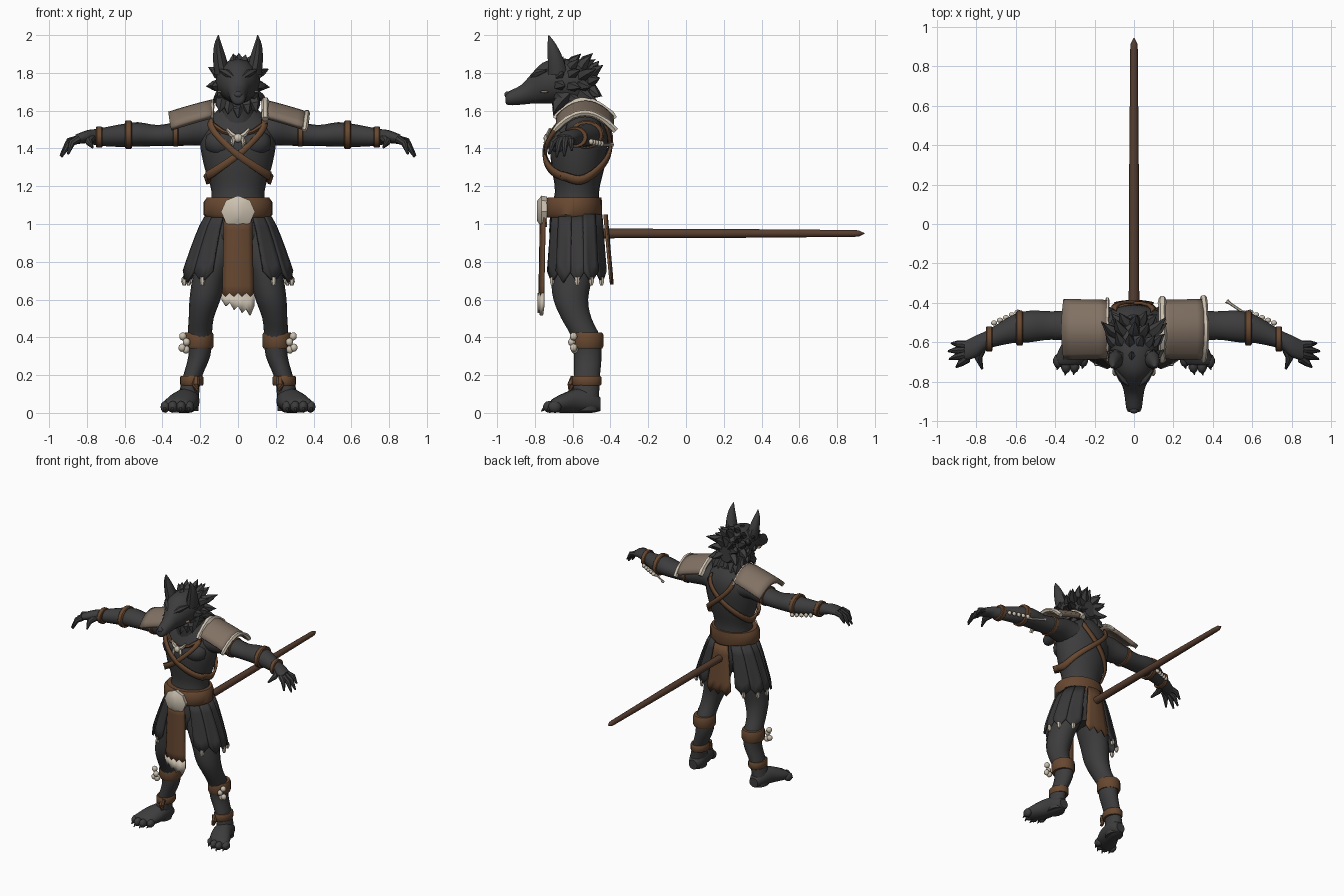
import bpy, bmesh, math, random
from mathutils import Vector, Matrix

if "Cube" in bpy.data.objects:
    bpy.data.objects.remove(bpy.data.objects["Cube"])

random.seed(4)


def material(name, rgb):
    m = bpy.data.materials.new(name)
    m.diffuse_color = (*rgb, 1)
    m.use_nodes = True
    m.node_tree.nodes["Principled BSDF"].inputs["Base Color"].default_value = m.diffuse_color
    return m


FUR = material("charcoal_fur", (0.048, 0.046, 0.048))
HIDE = material("dark_hide", (0.042, 0.040, 0.042))
LEATHER = material("brown_leather", (0.135, 0.064, 0.030))
WOOD = material("dark_wood", (0.095, 0.047, 0.028))
BONE = material("pale_bone", (0.60, 0.53, 0.43))
PLATE = material("taupe_plate", (0.22, 0.165, 0.125))


def finish(name, bm, mat, solid=0):
    bmesh.ops.recalc_face_normals(bm, faces=bm.faces)
    me = bpy.data.meshes.new(name)
    bm.to_mesh(me)
    bm.free()
    me.materials.append(mat)
    ob = bpy.data.objects.new(name, me)
    bpy.context.collection.objects.link(ob)
    if solid:
        mod = ob.modifiers.new("thickness", "SOLIDIFY")
        mod.thickness, mod.offset = solid, 0
    return ob


def smooth(secs, k=3):
    """Catmull-Rom interpolation of tuples."""
    out, n = [], len(secs)
    for i in range(n - 1):
        p0, p1, p2, p3 = secs[max(i - 1, 0)], secs[i], secs[i + 1], secs[min(i + 2, n - 1)]
        for j in range(k):
            t = j / k
            out.append(tuple(0.5 * (2 * b + (c - a) * t + (2 * a - 5 * b + 4 * c - d) * t * t
                             + (3 * b - a - 3 * c + d) * t ** 3) for a, b, c, d in zip(p0, p1, p2, p3)))
    return out + [tuple(secs[-1])]


def skin(bm, rings):
    rings = [[bm.verts.new(p) for p in r] for r in rings]
    n = len(rings[0])
    for a, b in zip(rings, rings[1:]):
        for i in range(n):
            bm.faces.new((a[i], a[(i + 1) % n], b[(i + 1) % n], b[i]))
    bm.faces.new(rings[0])
    bm.faces.new(rings[-1])


def loft(bm, axis, secs, n=16, k=3, s=1):
    """Ellipse sections (x, y, z, ra, rb) across one axis; s mirrors x."""
    u, v = {"x": ((0, 1, 0), (0, 0, 1)), "y": ((1, 0, 0), (0, 0, 1)), "z": ((1, 0, 0), (0, 1, 0))}[axis]
    u, v, rings = Vector(u), Vector(v), []
    for x, y, z, ra, rb in smooth(secs, k):
        ang = [2 * math.pi * i / n for i in range(n)]
        ring = [Vector((x, y, z)) + u * ra * math.cos(a) + v * rb * math.sin(a) for a in ang]
        rings.append([(p.x * s, p.y, p.z) for p in ring])
    skin(bm, rings)


def tube(bm, pts, radii, n=8, s=1):
    pts = [Vector((p[0] * s, p[1], p[2])) for p in pts]
    rings = []
    for i, p in enumerate(pts):
        q = (pts[min(i + 1, len(pts) - 1)] - pts[max(i - 1, 0)]).to_track_quat("Z", "Y")
        rings.append([p + q @ Vector((math.cos(a), math.sin(a), 0)) * radii[i]
                      for a in (2 * math.pi * j / n for j in range(n))])
    skin(bm, rings)


def ball(bm, c, r, s=1):
    m = Matrix.Translation((c[0] * s, c[1], c[2])) @ Matrix.Diagonal((*r, 1))
    bmesh.ops.create_icosphere(bm, subdivisions=2, radius=1, matrix=m)


def band(bm, axis, c, ra, rb, h, s=1):
    i = "xyz".index(axis)
    secs = []
    for t, f in ((-.5, .92), (-.35, 1), (.35, 1), (.5, .92)):
        p = list(c)
        p[i] += t * h
        secs.append((*p, ra * f, rb * f))
    loft(bm, axis, secs, 18, 1, s)


def sheet(bm, f, nu, nv):
    g = [[bm.verts.new(f(i / nu, j / nv)) for i in range(nu + 1)] for j in range(nv + 1)]
    for j in range(nv):
        for i in range(nu):
            bm.faces.new((g[j][i], g[j][i + 1], g[j + 1][i + 1], g[j + 1][i]))


# torso and neck
TORSO = [(0, -.585, .82, .10, .09), (0, -.585, .92, .165, .135), (0, -.585, 1.04, .155, .135),
         (0, -.577, 1.17, .14, .117), (0, -.572, 1.29, .175, .138), (0, -.567, 1.40, .198, .152),
         (0, -.555, 1.49, .20, .145), (0, -.55, 1.56, .155, .125), (0, -.56, 1.62, .085, .10)]
bm = bmesh.new()
loft(bm, "z", TORSO, 24)
loft(bm, "z", [(0, -.56, 1.50, .12, .12), (0, -.585, 1.60, .09, .11), (0, -.61, 1.72, .09, .10)], 16)
for s in (-1, 1):
    ball(bm, (.085, -.645, 1.43), (.095, .075, .075), s)
finish("torso", bm, FUR)
RINGS = smooth(TORSO, 4)


def on_torso(a, z, off):
    """Point on the torso at angle a (0 = front) and height z."""
    for p, q in zip(RINGS, RINGS[1:]):
        if p[2] <= z <= q[2]:
            t = (z - p[2]) / (q[2] - p[2])
            _, cy, _, rx, ry = (m + (n - m) * t for m, n in zip(p, q))
            return ((rx + off) * math.sin(a), cy - (ry + off) * math.cos(a), z)


# head with muzzle, ears and mane
SKULL = [(0, -.955, 1.665, .022, .022), (0, -.94, 1.665, .038, .036), (0, -.87, 1.685, .048, .053),
         (0, -.82, 1.715, .06, .078), (0, -.76, 1.745, .092, .108), (0, -.69, 1.755, .115, .118),
         (0, -.61, 1.75, .118, .122), (0, -.54, 1.735, .10, .11), (0, -.48, 1.72, .05, .06)]
bm = bmesh.new()
loft(bm, "y", SKULL, 16)
ball(bm, (0, -.945, 1.685), (.024, .017, .018))
for s in (-1, 1):
    loft(bm, "z", [(.082, -.68, 1.79, .042, .052), (.096, -.69, 1.87, .036, .044),
                   (.106, -.71, 1.95, .02, .024), (.104, -.727, 2.0, .002, .002)], 10, 3, s)
    tube(bm, [(.025, -.815, 1.775), (.06, -.785, 1.80), (.095, -.74, 1.815)], [.012, .02, .008], 6, s)
finish("head", bm, FUR)
bm = bmesh.new()
for y, n, reach, back in ((-.68, 9, .055, .04), (-.62, 10, .065, .075), (-.56, 9, .075, .08), (-.51, 7, .065, .07)):
    for i in range(n):
        a = math.radians(-140 + 280 * (i + .5) / n + random.uniform(-7, 7))
        d = Vector((math.sin(a), 0, math.cos(a)))
        r = .10 if y < -.53 else .065
        base = Vector((0, y, 1.745)) + d * r
        tip = base + d * reach * random.uniform(.7, 1.1) + Vector((0, back * random.uniform(.7, 1.1), 0))
        tip.x = max(-.168, min(.168, tip.x))
        tube(bm, [base - d * .02, base.lerp(tip, .45), tip], [.036, .025, .001], 5)
for x, z in ((0, 1.60), (-.05, 1.62), (.05, 1.62), (-.09, 1.63), (.09, 1.63)):
    tube(bm, [(x * .8, -.63, z + .06), (x, -.685, z), (x * 1.1, -.70, z - .04)], [.04, .03, .001], 5)
    tube(bm, [(x * .8, -.55, z + .06), (x, -.49, z), (x * 1.1, -.46, z - .03)], [.04, .03, .001], 5)
finish("mane", bm, FUR)
bm = bmesh.new()
for s in (-1, 1):
    ball(bm, (.098, -.75, 1.70), (.012, .022, .008), s)
finish("cheek_marks", bm, PLATE)

for s, side in ((-1, "right"), (1, "left")):
    # arm, hand and fingers
    bm = bmesh.new()
    loft(bm, "x", [(.11, -.54, 1.49, .10, .085), (.20, -.54, 1.50, .095, .085), (.30, -.52, 1.482, .08, .068),
                   (.42, -.515, 1.468, .072, .056), (.53, -.52, 1.475, .08, .064), (.62, -.535, 1.468, .07, .06),
                   (.74, -.585, 1.46, .048, .045), (.80, -.62, 1.462, .055, .034), (.86, -.645, 1.447, .05, .026)],
         16, 3, s)
    for x, y, z in ((.925, -.605, 1.39), (.94, -.645, 1.36), (.935, -.685, 1.355), (.90, -.725, 1.37)):
        a = Vector((.845, -.645 + (y + .66) * .6, 1.45))
        b = Vector((x, y, z))
        m = a.lerp(b, .55) + Vector((.005, 0, .022))
        tube(bm, [a, m, b], [.021, .018, .006], 8, s)
    tube(bm, [(.77, -.62, 1.455), (.79, -.68, 1.435), (.77, -.735, 1.405)], [.026, .02, .006], 8, s)
    finish(side + "_arm", bm, FUR)
    # arm straps
    bm = bmesh.new()
    band(bm, "x", (.33, -.52, 1.477), .086, .069, .03, s)
    band(bm, "x", (.58, -.528, 1.473), .088, .077, .036, s)
    band(bm, "x", (.735, -.583, 1.46), .064, .057, .034, s)
    finish(side + "_arm_straps", bm, LEATHER)
    # leg, foot and toes
    bm = bmesh.new()
    loft(bm, "z", [(.09, -.58, .98, .085, .12), (.11, -.59, .85, .10, .125), (.15, -.605, .72, .09, .11),
                   (.175, -.61, .60, .082, .092), (.195, -.58, .50, .066, .08), (.203, -.53, .40, .064, .076),
                   (.205, -.52, .30, .058, .073), (.245, -.525, .18, .050, .068), (.262, -.53, .08, .055, .07),
                   (.265, -.53, .01, .055, .07)], 16, 3, s)
    loft(bm, "y", [(.258, -.452, .045, .035, .035), (.262, -.50, .06, .058, .06), (.275, -.57, .065, .07, .065),
                   (.30, -.64, .054, .082, .054), (.325, -.70, .04, .078, .038), (.33, -.715, .035, .06, .03)],
         16, 3, s)
    for x, y in ((.258, -.69), (.302, -.72), (.345, -.722), (.385, -.695)):
        ball(bm, (x, y, .032), (.026, .036, .032), s)
        tube(bm, [(x, y - .02, .03), (x + .005, y - .045, .008)], [.014, .002], 6, s)
    finish(side + "_leg", bm, FUR)
    # leg wraps
    bm = bmesh.new()
    band(bm, "z", (.207, -.522, .383), .078, .086, .085, s)
    band(bm, "z", (.245, -.525, .17), .062, .079, .052, s)
    tube(bm, [(.215, -.595, .19), (.225, -.61, .15), (.215, -.61, .115)], [.016, .02, .012], 6, s)
    finish(side + "_leg_wraps", bm, LEATHER)
    # bone charms on knee and forearm
    bm = bmesh.new()
    for x, y, z in ((.292, -.595, .405), (.272, -.605, .375), (.296, -.595, .345), (.275, -.59, .335)):
        ball(bm, (x, y, z), (.02, .02, .022), s)
    for i in range(5):
        t = i / 4
        ball(bm, (.59 + .12 * t, -.447 - .055 * t, 1.425 + .01 * t), (.016, .013, .016), s)
    if s > 0:
        tube(bm, [(.47, -.39, 1.42), (.49, -.405, 1.42), (.55, -.445, 1.42), (.59, -.455, 1.42)],
             [.012, .007, .007, .012], 6)
    finish(side + "_bone_charms", bm, BONE)
    # split skirt panels with claws at their points
    bm, claws = bmesh.new(), bmesh.new()
    for p in range(5):
        a0, a1 = 28 + 25 * p, 55 + 25 * p

        def panel(u, v, lift=.007 * (p % 2)):
            a = math.radians(a0 + (a1 - a0) * u)
            low = .75 - .06 * (1 - abs(2 * u - 1))
            z = 1.05 + (low - 1.05) * v
            rx, ry = .16 + .125 * v ** .8 + lift, .145 + .025 * v + lift
            return (s * rx * math.sin(a), -.58 - ry * math.cos(a), z)
        sheet(bm, panel, 4, 5)
        if p != 1:
            x, y, z = panel(.5, 1)
            tube(claws, [(x, y, z + .03), (x, y, z + .005), (x, y, z - .015)], [.012, .016, .008], 6)
    finish(side + "_skirt", bm, HIDE, .014)
    finish(side + "_skirt_claws", claws, BONE)
    # shoulder plate
    bm = bmesh.new()

    def pad(u, v):
        t = 2 * u - 1
        x = .135 + .22 * v + .01 * v * (1 - t * t)
        return (s * x, -.535 + (.14 + .005 * v) * t, 1.645 - .055 * v - .01 * v * v - .075 * t * t)
    sheet(bm, pad, 10, 5)
    finish(side + "_shoulder_plate", bm, PLATE, .03)
    # bone trim on the plate edges
    bm = bmesh.new()
    for v, r in (((.04, .021), (1, .015)) if s > 0 else ((0, .009),)):
        path = [Vector(pad(-.06 + 1.12 * i / 14, v)) + Vector((0, 0, .008)) for i in range(15)]
        tube(bm, path, [r * random.uniform(.8, 1.2) for _ in path], 6)
    finish(side + "_plate_trim", bm, BONE)
    # cross strap around the chest
    KEYS = smooth([(-48, 1.55), (-28, 1.47), (0, 1.365), (35, 1.285), (65, 1.25), (100, 1.235),
                   (140, 1.30), (180, 1.41), (215, 1.55)], 4)
    bm = bmesh.new()

    def strap(u, v):
        a, z = KEYS[round(u * (len(KEYS) - 1))]
        bulge = .016 if abs(a) < 60 else 0
        return on_torso(math.radians(a) * s, z + .044 * (v - .5), .014 + bulge + .003 * s)
    sheet(bm, strap, len(KEYS) - 1, 2)
    finish(side + "_chest_strap", bm, LEATHER, .016)

# belt and buckle
bm = bmesh.new()
loft(bm, "z", [(0, -.595, 1.035, .17, .145), (0, -.597, 1.05, .183, .153), (0, -.597, 1.115, .183, .152),
               (0, -.59, 1.14, .165, .143)], 24, 1)
finish("belt", bm, LEATHER)
bm = bmesh.new()
loft(bm, "y", [(0, -.735, 1.065, .085, .08), (0, -.765, 1.065, .09, .085), (0, -.79, 1.07, .03, .05)], 8, 1)
finish("belt_buckle", bm, BONE)

# front and back cloths with ragged trim
bm = bmesh.new()
sheet(bm, lambda u, v: ((u - .5) * (.145 + .02 * v), -.748 - .02 * math.sin(math.pi * u) - .008 * v,
                        1.04 - .44 * v), 6, 6)
finish("front_cloth", bm, LEATHER, .012)
RAG = [.60, .565, .585, .545, .565, .53, .55, .515, .57]
bm = bmesh.new()
sheet(bm, lambda u, v: ((u - .5) * .17, -.757 - .021 * math.sin(math.pi * u),
                        (.635 - .02 * (round(u * 8) % 2)) * (1 - v) + RAG[round(u * 8)] * v), 8, 1)
finish("front_cloth_trim", bm, BONE, .018)
bm = bmesh.new()
sheet(bm, lambda u, v: ((u - .5) * (.11 + .09 * v), -.432 + .03 * v + .012 * math.sin(math.pi * u),
                        1.05 - (.33 + .04 * (round(u * 6) % 2)) * v), 6, 5)
finish("back_cloth", bm, LEATHER, .012)

# straight pole at the back
bm = bmesh.new()
tube(bm, [(0, -.46, .95), (0, .2, .95), (0, .89, .95), (0, .915, .95), (0, .945, .95)],
     [.027, .025, .019, .017, .002], 10)
finish("tail_pole", bm, WOOD)

# necklace cord and charms
bm = bmesh.new()
tube(bm, [(-.15, -.66, 1.54), (-.08, -.705, 1.49), (0, -.72, 1.465), (.08, -.705, 1.49), (.15, -.66, 1.54)],
     [.012] * 5, 6)
finish("necklace_cord", bm, LEATHER)
bm = bmesh.new()
ball(bm, (0, -.735, 1.455), (.026, .02, .024))
for s in (-1, 1):
    tube(bm, [(0, -.73, 1.455), (.035, -.728, 1.475), (.06, -.72, 1.505)], [.014, .014, .007], 6, s)
    tube(bm, [(.02, -.735, 1.46), (.03, -.742, 1.43), (.025, -.742, 1.40)], [.013, .012, .003], 6, s)
finish("necklace_bones", bm, BONE)

# smooth shading with sharp edges kept
bpy.ops.object.select_all(action="SELECT")
bpy.context.view_layer.objects.active = bpy.data.objects["torso"]
bpy.ops.object.shade_smooth_by_angle(angle=math.radians(40))
